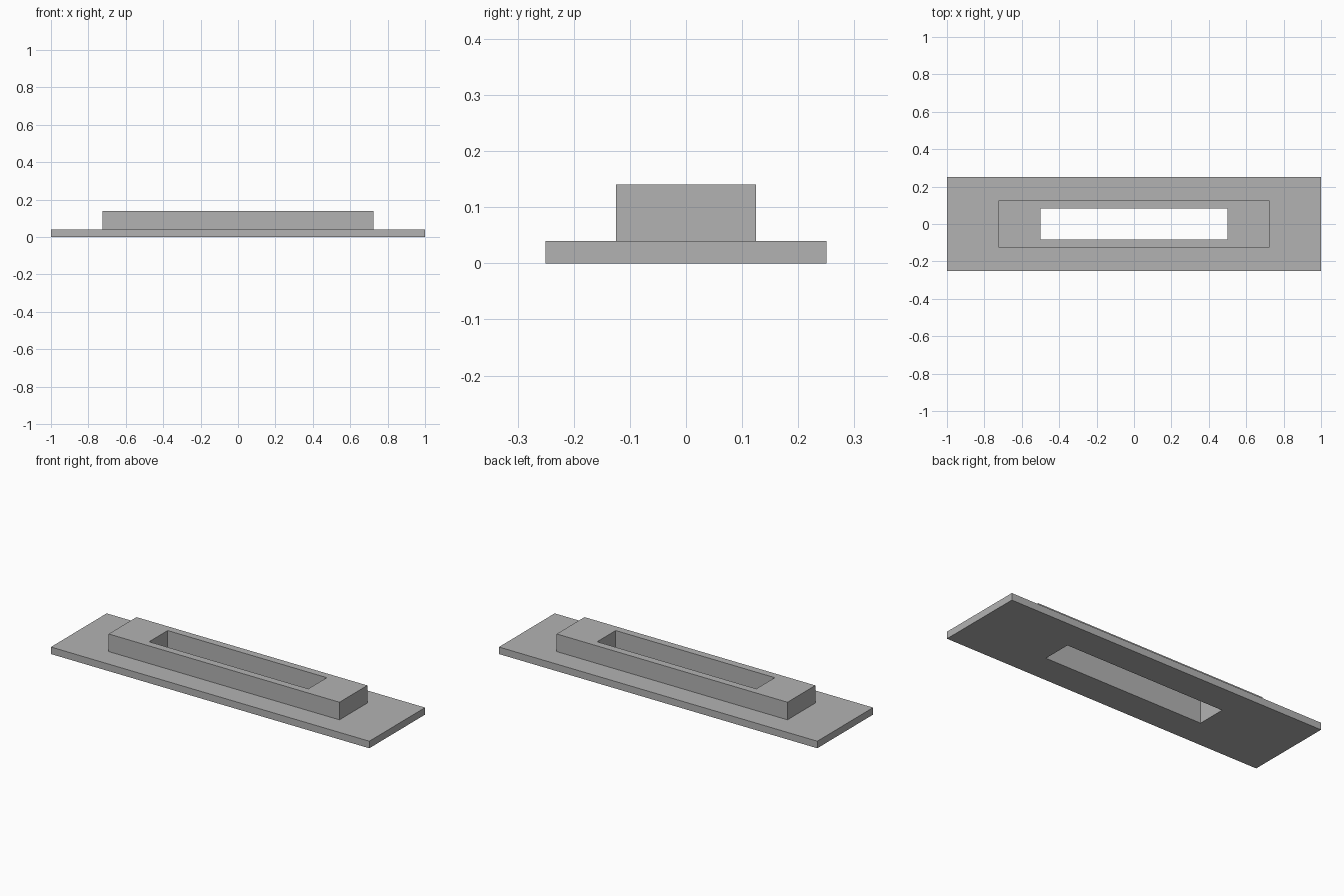
import bpy
import bmesh

cube = bpy.data.objects.get("Cube")
if cube:
    bpy.data.objects.remove(cube, do_unlink=True)

# Plain grey
GREY = (0.45, 0.45, 0.45, 1.0)
grey = bpy.data.materials.new("plain_grey")
grey.use_nodes = True
grey.diffuse_color = GREY
grey.node_tree.nodes["Principled BSDF"].inputs["Base Color"].default_value = GREY

# Half sizes of the rectangles and the heights of the steps
FLANGE = (1.0, 0.25)
COLLAR = (0.725, 0.125)
SLOT = (0.5, 0.083)
FLANGE_TOP, COLLAR_TOP = 0.04, 0.14


def rectangle(bm, half_size, z):
    """Four corner vertices, counter-clockwise from above."""
    hx, hy = half_size
    return [bm.verts.new((sx * hx, sy * hy, z))
            for sx, sy in ((-1, -1), (1, -1), (1, 1), (-1, 1))]


def bridge(bm, lower, upper):
    for i in range(4):
        j = (i + 1) % 4
        bm.faces.new((lower[i], lower[j], upper[j], upper[i]))


# Flange, raised collar and through slot as one closed stepped ring
bm = bmesh.new()
rings = [
    rectangle(bm, SLOT, 0),
    rectangle(bm, FLANGE, 0),
    rectangle(bm, FLANGE, FLANGE_TOP),
    rectangle(bm, COLLAR, FLANGE_TOP),
    rectangle(bm, COLLAR, COLLAR_TOP),
    rectangle(bm, SLOT, COLLAR_TOP),
]
for k, ring in enumerate(rings):
    bridge(bm, ring, rings[(k + 1) % len(rings)])
bmesh.ops.recalc_face_normals(bm, faces=bm.faces)

mesh = bpy.data.meshes.new("slotted_flange")
bm.to_mesh(mesh)
bm.free()
mesh.materials.append(grey)
body = bpy.data.objects.new("slotted_flange", mesh)
bpy.context.collection.objects.link(body)
